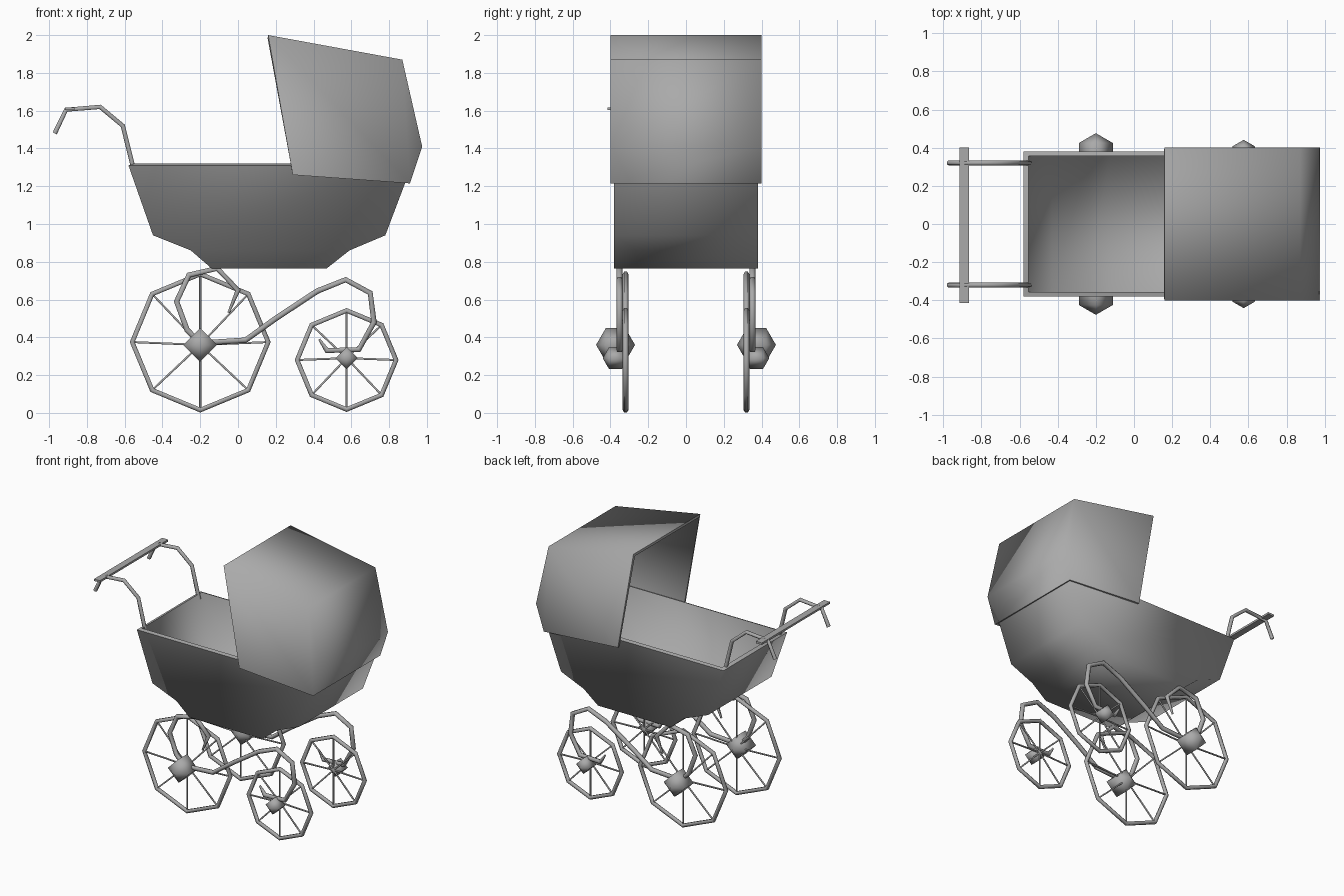
import bpy, bmesh
from math import sin, cos, pi
from mathutils import Matrix

cube = bpy.data.objects.get("Cube")
if cube:
    bpy.data.objects.remove(cube, do_unlink=True)

grey = bpy.data.materials.new("mid grey")
grey.use_nodes = True
colour = (0.4, 0.4, 0.4, 1)
grey.diffuse_color = colour
grey.node_tree.nodes["Principled BSDF"].inputs["Base Color"].default_value = colour


def add_object(name, mesh):
    mesh.materials.clear()
    mesh.materials.append(grey)
    ob = bpy.data.objects.new(name, mesh)
    bpy.context.collection.objects.link(ob)
    return ob


def from_bmesh(name, bm, smooth=True):
    for f in bm.faces:
        f.smooth = smooth
    mesh = bpy.data.meshes.new(name)
    bm.to_mesh(mesh)
    bm.free()
    return add_object(name, mesh)


def shell(name, profile, half_width, open_edges, thickness):
    """Side profile drawn across the width, left open along some edges."""
    bm = bmesh.new()
    front = [bm.verts.new((x, -half_width, z)) for x, z in profile]
    back = [bm.verts.new((x, half_width, z)) for x, z in profile]
    bm.faces.new(front)
    bm.faces.new(back[::-1])
    n = len(profile)
    for i in range(n):
        if i not in open_edges:
            j = (i + 1) % n
            bm.faces.new((front[i], back[i], back[j], front[j]))
    for e in bm.edges:
        e.smooth = not e.is_boundary
    ob = from_bmesh(name, bm)
    mod = ob.modifiers.new("wall", "SOLIDIFY")
    mod.thickness = thickness
    mod.offset = -1
    mod.use_even_offset = True
    return ob


def tube(name, paths, y, radius, cyclic=False, taper=False):
    """Round bars along paths in the side plane, joined in one mesh."""
    cu = bpy.data.curves.new(name, "CURVE")
    cu.dimensions = "3D"
    cu.bevel_depth = radius
    cu.bevel_resolution = 1
    cu.use_fill_caps = True
    for path in paths:
        sp = cu.splines.new("POLY")
        sp.points.add(len(path) - 1)
        for p, (x, z) in zip(sp.points, path):
            p.co = (x, y, z, 1)
        if taper:
            sp.points[0].radius = sp.points[-1].radius = 0.4
        sp.use_cyclic_u = cyclic
        sp.use_smooth = True
    temp = bpy.data.objects.new(name, cu)
    bpy.context.collection.objects.link(temp)
    bpy.context.view_layer.update()
    mesh = bpy.data.meshes.new_from_object(
        temp.evaluated_get(bpy.context.evaluated_depsgraph_get()))
    bpy.data.objects.remove(temp, do_unlink=True)
    return add_object(name, mesh)


def wheel(name, x, z, radius, hub_z, hub_radius, side):
    rim = [(x + radius * cos(k * pi / 4), z + radius * sin(k * pi / 4))
           for k in range(8)]
    tube(name + "_rim", [rim], side * 0.32, 0.015, cyclic=True)
    tube(name + "_spokes", [[(x, hub_z), p] for p in rim], side * 0.32, 0.006)
    # faceted hub with its axis across the carriage
    bm = bmesh.new()
    bmesh.ops.create_uvsphere(
        bm, u_segments=4, v_segments=3, radius=hub_radius,
        matrix=Matrix.Translation((x, side * 0.373, hub_z)) @ Matrix.Rotation(pi / 2, 4, "X"))
    from_bmesh(name + "_hub", bm)


# Basket and hood
shell("basket", [(-0.58, 1.31), (-0.45, 0.94), (-0.25, 0.86), (-0.14, 0.765),
                 (0.47, 0.765), (0.59, 0.86), (0.78, 0.94), (0.92, 1.31)],
      0.38, {7}, 0.025)
shell("hood", [(0.29, 1.26), (0.91, 1.215), (0.975, 1.41), (0.87, 1.87), (0.16, 2.0)],
      0.40, {0, 4}, 0.015)

# Wheels, springs and handle arms on both sides
spring = [(-0.05, 0.53), (0.0, 0.65), (-0.11, 0.765), (-0.26, 0.73), (-0.325, 0.59),
          (-0.27, 0.44), (-0.2, 0.37), (0.04, 0.385), (0.2, 0.5), (0.42, 0.645),
          (0.57, 0.705), (0.7, 0.635), (0.72, 0.48), (0.64, 0.335), (0.47, 0.33),
          (0.43, 0.39)]
arm = [(-0.55, 1.28), (-0.61, 1.52), (-0.73, 1.62), (-0.91, 1.605), (-0.97, 1.48)]
for label, side in (("left", 1), ("right", -1)):
    wheel(label + "_large_wheel", -0.2, 0.375, 0.36, 0.36, 0.103, side)
    wheel(label + "_small_wheel", 0.575, 0.28, 0.262, 0.29, 0.068, side)
    tube(label + "_spring", [spring], side * 0.352, 0.017, taper=True)
    tube(label + "_handle_arm", [arm], side * 0.32, 0.014)

# Flat push bar
bm = bmesh.new()
bmesh.ops.create_cube(bm, size=1, matrix=Matrix.Translation((-0.89, -0.007, 1.61))
                      @ Matrix.Diagonal((0.05, 0.815, 0.015, 1)))
from_bmesh("push_bar", bm, smooth=False)
